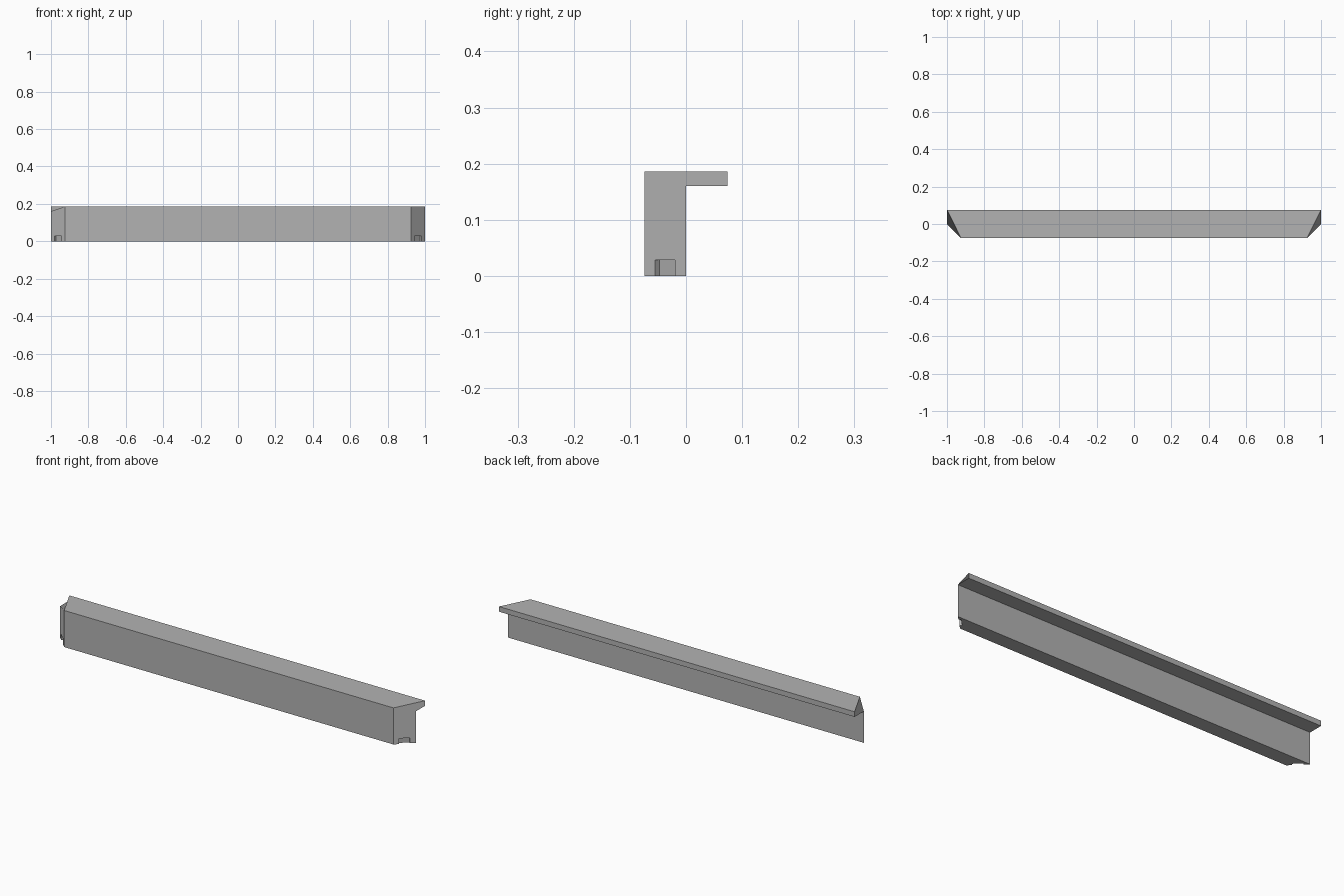
import bpy
import bmesh
from mathutils import Matrix, Vector
from math import radians

cube = bpy.data.objects.get("Cube")
if cube:
    bpy.data.objects.remove(cube, do_unlink=True)

HEIGHT, DEPTH, LIP_BOTTOM = 0.186, 0.074, 0.16

grey = bpy.data.materials.new("plain_grey")
grey.use_nodes = True
GREY = (0.45, 0.45, 0.45, 1)
grey.diffuse_color = GREY
grey.node_tree.nodes["Principled BSDF"].inputs["Base Color"].default_value = GREY


def finish(bm, name):
    bmesh.ops.recalc_face_normals(bm, faces=bm.faces)
    mesh = bpy.data.meshes.new(name)
    bm.to_mesh(mesh)
    bm.free()
    mesh.materials.append(grey)
    obj = bpy.data.objects.new(name, mesh)
    bpy.context.collection.objects.link(obj)
    return obj


# Beam: extruded L section, its front ends mitred at 45 degrees
section = [(-DEPTH, 0), (0, 0), (0, LIP_BOTTOM), (DEPTH, LIP_BOTTOM),
           (DEPTH, HEIGHT), (-DEPTH, HEIGHT)]
bm = bmesh.new()
face = bm.faces.new([bm.verts.new((-1, y, z)) for y, z in section])
ext = bmesh.ops.extrude_face_region(bm, geom=[face])
new_verts = [g for g in ext["geom"] if isinstance(g, bmesh.types.BMVert)]
bmesh.ops.translate(bm, verts=new_verts, vec=(2, 0, 0))
for v in bm.verts:
    if v.co.y < -0.01:
        v.co.x *= 1 - DEPTH
beam = finish(bm, "beam")

# Small notch at the foot of each mitred end
for side, name in ((-1, "right_notch_cutter"), (1, "left_notch_cutter")):
    bm = bmesh.new()
    place = (Matrix.Translation(Vector((side * 0.9625, -0.0375, 0)))
             @ Matrix.Rotation(radians(45 * side), 4, "Z")
             @ Matrix.Diagonal((0.05, 0.0226, 0.056, 1)))
    bmesh.ops.create_cube(bm, size=1, matrix=place)
    cutter = finish(bm, name)
    cutter.hide_render = True
    cutter.hide_set(True)
    cutter.display_type = "WIRE"
    cut = beam.modifiers.new(name, "BOOLEAN")
    cut.operation = "DIFFERENCE"
    cut.solver = "EXACT"
    cut.object = cutter
